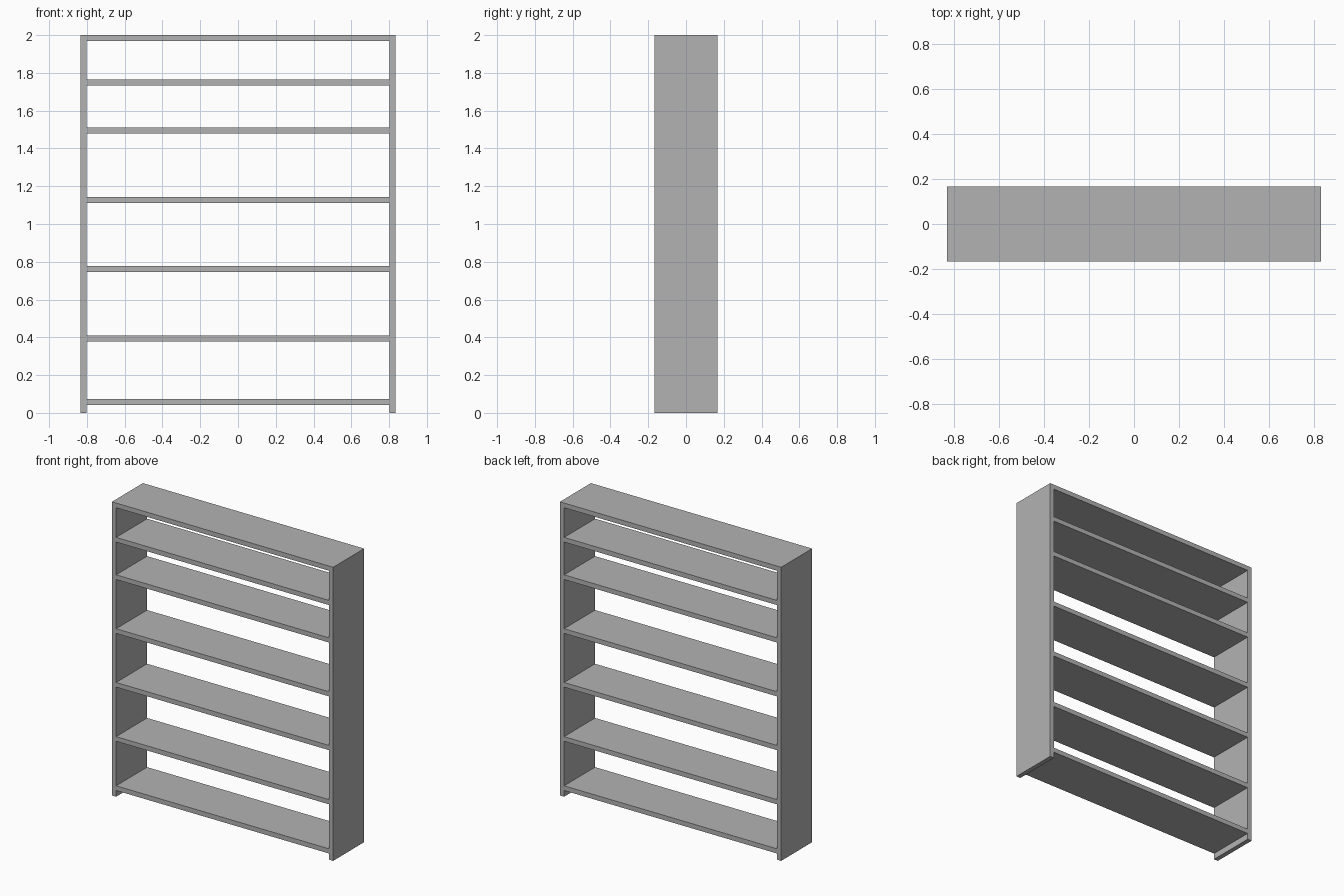
import bpy

# Remove the default cube
cube = bpy.data.objects.get("Cube")
if cube:
    bpy.data.objects.remove(cube, do_unlink=True)

WIDTH, DEPTH, HEIGHT = 1.667, 0.333, 2.0
BOARD = 0.032

# Plain grey board finish
grey = bpy.data.materials.new("grey_board")
grey.use_nodes = True
colour = (0.45, 0.45, 0.45, 1)
grey.diffuse_color = colour
grey.node_tree.nodes["Principled BSDF"].inputs["Base Color"].default_value = colour


def board(name, size, centre):
    bpy.ops.mesh.primitive_cube_add(size=1, location=centre)
    obj = bpy.context.object
    obj.name = name
    obj.scale = size
    bpy.ops.object.transform_apply(location=False, rotation=False, scale=True)
    obj.data.materials.append(grey)
    return obj


# Upright side panels
for name, side in (("left_side_panel", 1), ("right_side_panel", -1)):
    board(name, (BOARD, DEPTH, HEIGHT), (side * (WIDTH - BOARD) / 2, 0, HEIGHT / 2))

# Horizontal boards between the panels, placed by their upper faces
shelf_tops = {
    "bottom_shelf": 0.074,
    "lower_shelf": 0.409,
    "lower_middle_shelf": 0.778,
    "middle_shelf": 1.144,
    "upper_middle_shelf": 1.511,
    "upper_shelf": 1.766,
    "top_board": HEIGHT,
}
for name, top in shelf_tops.items():
    board(name, (WIDTH - 2 * BOARD, DEPTH, BOARD), (0, 0, top - BOARD / 2))
